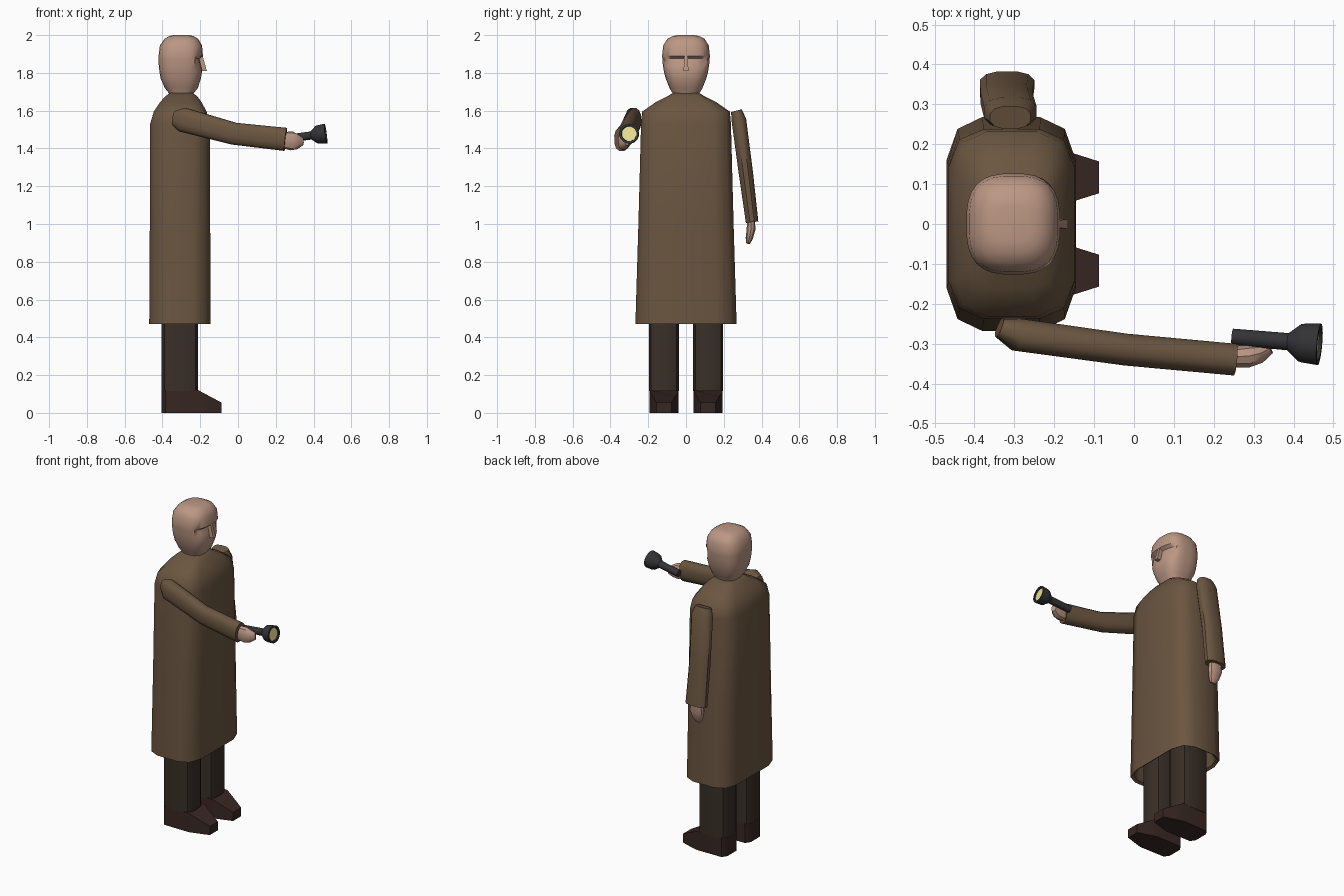
import bpy, bmesh, math
from mathutils import Vector

if "Cube" in bpy.data.objects:
    bpy.data.objects.remove(bpy.data.objects["Cube"])


def material(name, rgb):
    m = bpy.data.materials.new(name)
    m.diffuse_color = (*rgb, 1)
    m.use_nodes = True
    m.node_tree.nodes["Principled BSDF"].inputs["Base Color"].default_value = m.diffuse_color
    return m


CLOTH = material("brown_cloth", (0.145, 0.092, 0.052))
TROUSER = material("dark_cloth", (0.04, 0.028, 0.02))
LEATHER = material("leather", (0.038, 0.02, 0.016))
SKIN = material("skin", (0.5, 0.31, 0.23))
BLACK = material("black_metal", (0.033, 0.033, 0.036))
GLOW = material("lens", (0.85, 0.78, 0.3))


def superellipse(count, n):
    pts = []
    for i in range(count):
        a = 2 * math.pi * (i + 0.5) / count
        c, s = math.cos(a), math.sin(a)
        pts.append((math.copysign(abs(c) ** (2 / n), c), math.copysign(abs(s) ** (2 / n), s)))
    return pts


def mirrored_section(quarter):
    top = quarter + [(-x, y) for x, y in reversed(quarter)]
    return top + [(-x, -y) for x, y in top]


COAT_SECTION = mirrored_section([(1, 0.6), (0.83, 0.89), (0.45, 1)])
SLEEVE_SECTION = superellipse(12, 2.5)
ROUND = superellipse(16, 2)
SQUARE = [(1, 1), (-1, 1), (-1, -1), (1, -1)]


def loft(name, rings, mat, angle=40):
    """Skin a list of equal-sized vertex rings and cap both ends."""
    bm = bmesh.new()
    rows = [[bm.verts.new(p) for p in r] for r in rings]
    n = len(rows[0])
    for a, b in zip(rows, rows[1:]):
        for i in range(n):
            j = (i + 1) % n
            bm.faces.new((a[i], a[j], b[j], b[i]))
    bm.faces.new(rows[0])
    bm.faces.new(rows[-1])
    bmesh.ops.recalc_face_normals(bm, faces=bm.faces)
    me = bpy.data.meshes.new(name)
    bm.to_mesh(me)
    bm.free()
    for p in me.polygons:
        p.use_smooth = True
    me.set_sharp_from_angle(angle=math.radians(angle))
    me.materials.append(mat)
    ob = bpy.data.objects.new(name, me)
    bpy.context.collection.objects.link(ob)
    return ob


def level(z, cx, hx, hy, section, cy=0):
    return [Vector((cx + hx * u, cy + hy * v, z)) for u, v in section]


def limb(name, stations, ref, section, mat, angle=40):
    """Loft along a path; each station is (centre, half thickness, half depth along ref)."""
    pts = [Vector(s[0]) for s in stations]
    rings = []
    for i, (_, a, b) in enumerate(stations):
        t = (pts[min(i + 1, len(pts) - 1)] - pts[max(i - 1, 0)]).normalized()
        v = Vector(ref)
        v = (v - t * v.dot(t)).normalized()
        u = t.cross(v)
        rings.append([pts[i] + u * a * p + v * b * q for p, q in section])
    return loft(name, rings, mat, angle)


# Long coat, with the hem folded up inside
coat = [(1.0, -0.307, 0.13, 0.2), (0.48, -0.308, 0.147, 0.252), (0.47, -0.308, 0.162, 0.268),
        (1.0, -0.307, 0.16, 0.252), (1.53, -0.307, 0.158, 0.238), (1.595, -0.306, 0.14, 0.232),
        (1.645, -0.303, 0.11, 0.16), (1.675, -0.3, 0.085, 0.1), (1.695, -0.3, 0.06, 0.068)]
loft("coat", [level(*c, COAT_SECTION) for c in coat], CLOTH, 50)

# Head, with the eye band pushed in under the brow
head_levels = [(1.66, -0.3, 0.055, 0.062), (1.69, -0.3, 0.064, 0.07), (1.72, -0.3, 0.088, 0.088),
               (1.77, -0.303, 0.107, 0.108), (1.81, -0.303, 0.114, 0.118), (1.84, -0.303, 0.117, 0.123),
               (1.875, -0.303, 0.118, 0.126), (1.89, -0.303, 0.118, 0.127), (1.945, -0.302, 0.112, 0.121),
               (1.98, -0.3, 0.09, 0.099), (1.995, -0.3, 0.065, 0.07), (2.0, -0.3, 0.04, 0.045)]
recess = {1.84: 0.01, 1.875: 0.02}
head = []
for lv in head_levels:
    ring = level(*lv, superellipse(28, 2.8))
    for p in ring:
        if p.x > -0.22 and abs(p.y) < 0.1:
            p.x -= recess.get(lv[0], 0)
    head.append(ring)
loft("head", head, SKIN, 45)
loft("nose", [level(1.89, -0.21, 0.023, 0.009, SQUARE), level(1.81, -0.195, 0.03, 0.013, SQUARE)], SKIN)

# Legs and shoes, one per side
half = [(-0.405, 0.045, 0.12), (-0.385, 0.075, 0.12), (-0.21, 0.077, 0.12),
        (-0.145, 0.058, 0.085), (-0.088, 0.04, 0.055)]
outline = half + [(x, -w, z) for x, w, z in reversed(half)]
for side, s in (("right", -1), ("left", 1)):
    y = 0.117 * s
    loft(side + "_trouser_leg", [level(z, -0.308, 0.098, 0.08, superellipse(12, 4), y)
                                 for z in (0.115, 0.9)], TROUSER)
    loft(side + "_shoe", [[Vector((x, y + w, 0)) for x, w, z in outline],
                          [Vector((x, y + w, z)) for x, w, z in outline]], LEATHER)

# Raised right arm and hand
limb("right_sleeve", [((-0.338, -0.26, 1.56), 0.025, 0.04), ((-0.295, -0.277, 1.553), 0.042, 0.066),
                      ((-0.02, -0.315, 1.478), 0.041, 0.06), ((0.252, -0.34, 1.448), 0.041, 0.063)],
     (0, 0, 1), SLEEVE_SECTION, CLOTH)
limb("right_hand", [((0.23, -0.335, 1.445), 0.026, 0.042), ((0.285, -0.331, 1.44), 0.03, 0.05),
                    ((0.315, -0.325, 1.436), 0.025, 0.04), ((0.342, -0.312, 1.438), 0.014, 0.022)],
     (0, 0, 1), superellipse(10, 2.3), SKIN)

# Hanging left arm and hand
limb("left_sleeve", [((-0.31, 0.267, 1.6), 0.03, 0.052), ((-0.31, 0.28, 1.55), 0.04, 0.068),
                     ((-0.32, 0.317, 1.27), 0.039, 0.067), ((-0.318, 0.35, 1.01), 0.034, 0.07)],
     (1, 0, 0), SLEEVE_SECTION, CLOTH)
limb("left_hand", [((-0.32, 0.345, 1.04), 0.022, 0.042), ((-0.32, 0.344, 0.97), 0.024, 0.048),
                   ((-0.318, 0.335, 0.925), 0.02, 0.035), ((-0.315, 0.328, 0.897), 0.011, 0.018)],
     (1, 0, 0), superellipse(10, 2.3), SKIN)

# Torch: barrel, flared head with recessed front, and lens
start, end = Vector((0.247, -0.283, 1.45)), Vector((0.465, -0.302, 1.479))


def along(t):
    return start.lerp(end, t)


def torch_ring(t, r):
    d = (end - start).normalized()
    u = Vector((0, 0, 1)).cross(d).normalized()
    v = d.cross(u)
    return [along(t) + (u * p + v * q) * r for p, q in ROUND]


loft("torch_body", [torch_ring(*s) for s in ((0, 0.021), (0.64, 0.022), (0.78, 0.048), (0.83, 0.05),
                                             (1, 0.053), (1, 0.041), (0.95, 0.039))], BLACK, 30)
loft("torch_lens", [torch_ring(0.93, 0.039), torch_ring(0.965, 0.0395)], GLOW, 30)
